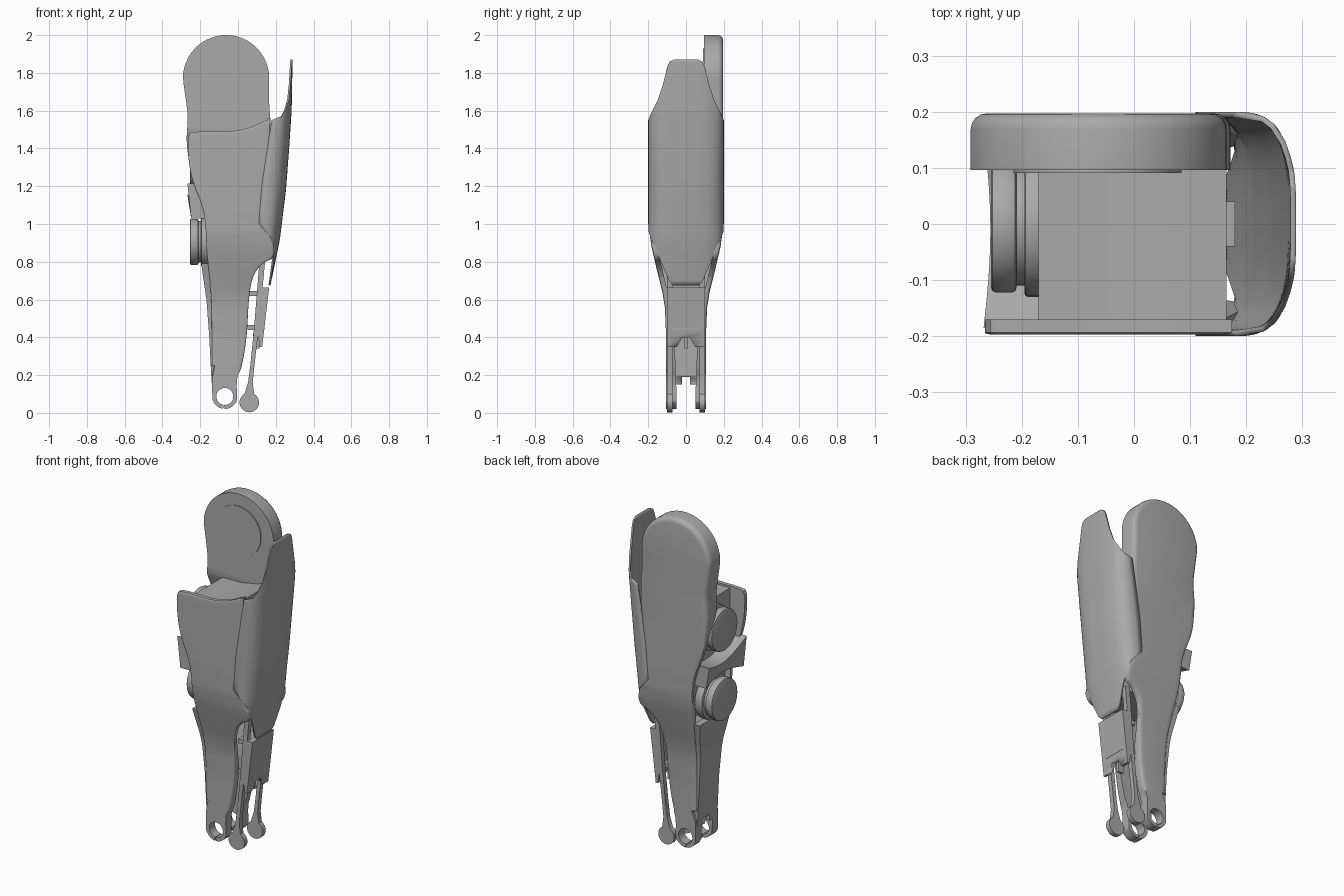
import bpy, bmesh, math
from mathutils import Vector, Matrix

cube = bpy.data.objects.get("Cube")
if cube:
    bpy.data.objects.remove(cube)

grey = bpy.data.materials.new("plain grey")
grey.use_nodes = True
colour = (0.4, 0.4, 0.4, 1)
grey.diffuse_color = colour
grey.node_tree.nodes["Principled BSDF"].inputs["Base Color"].default_value = colour


def finish(name, bm, angle=35):
    bmesh.ops.recalc_face_normals(bm, faces=bm.faces)
    me = bpy.data.meshes.new(name)
    bm.to_mesh(me)
    bm.free()
    me.materials.append(grey)
    ob = bpy.data.objects.new(name, me)
    bpy.context.collection.objects.link(ob)
    bpy.ops.object.select_all(action='DESELECT')
    ob.select_set(True)
    bpy.context.view_layer.objects.active = ob
    bpy.ops.object.shade_smooth_by_angle(angle=math.radians(angle))
    return ob


def lerp(knots, z):
    """Read a value from (z, value) pairs in rising z."""
    if z <= knots[0][0]:
        return knots[0][1]
    for (a, u), (b, v) in zip(knots, knots[1:]):
        if z <= b:
            return u + (v - u) * (z - a) / (b - a)
    return knots[-1][1]


def arc(cx, cz, r, a0, a1, n):
    angles = [math.radians(a0 + (a1 - a0) * i / n) for i in range(n + 1)]
    return [(cx + r * math.cos(a), cz + r * math.sin(a)) for a in angles]


def rounded(pts, n=3):
    """Closed spline through the points."""
    out = []
    for i in range(len(pts)):
        p0, p1, p2, p3 = [Vector(pts[(i + k) % len(pts)]) for k in (-1, 0, 1, 2)]
        for j in range(n):
            t = j / n
            out.append(0.5 * (2 * p1 + (p2 - p0) * t + (2 * p0 - 5 * p1 + 4 * p2 - p3) * t * t
                              + (3 * p1 - p0 - 3 * p2 + p3) * t ** 3))
    return out


def slab(name, outline, inner, outer, side=1, edge=0.0, angle=35):
    """Front-view outline given depth, its two faces following inner(z) and outer(z)."""
    bm = bmesh.new()
    depth = 0.1
    face = bm.faces.new([bm.verts.new((x, 0, z)) for x, z in outline])
    ext = bmesh.ops.extrude_face_region(bm, geom=[face])["geom"]
    far = [v for v in ext if isinstance(v, bmesh.types.BMVert)]
    bmesh.ops.translate(bm, verts=far, vec=(0, depth, 0))
    if edge:
        rim = [e for e in bm.edges if all(v.co.y > depth / 2 and v.co.z > 0.22 for v in e.verts)]
        bmesh.ops.bevel(bm, geom=rim, offset=edge, segments=4, profile=0.5,
                        affect='EDGES', clamp_overlap=False)
    for i in range(5, 50):
        bmesh.ops.bisect_plane(bm, geom=bm.verts[:] + bm.edges[:] + bm.faces[:],
                               plane_co=(0, 0, i * 0.04), plane_no=(0, 0, 1))
    for v in bm.verts:
        a, b = inner(v.co.z), outer(v.co.z)
        v.co.y = side * (a + (b - a) * v.co.y / depth)
    return finish(name, bm, angle)


def cylinder(name, r, centre, length, axis, edge=0.0):
    bm = bmesh.new()
    turn = Matrix.Rotation(math.pi / 2, 4, 'Y' if axis == 'X' else 'X')
    bmesh.ops.create_cone(bm, cap_ends=True, segments=40, radius1=r, radius2=r, depth=length,
                          matrix=Matrix.Translation(centre) @ turn)
    if edge:
        rim = [e for e in bm.edges if any(len(f.verts) > 4 for f in e.link_faces)]
        bmesh.ops.bevel(bm, geom=rim, offset=edge, segments=2, profile=0.5, affect='EDGES')
    return finish(name, bm)


def block(name, lo, hi):
    bm = bmesh.new()
    lo, hi = Vector(lo), Vector(hi)
    bmesh.ops.create_cube(bm, size=1, matrix=Matrix.Translation((lo + hi) / 2) @ Matrix.Diagonal((*(hi - lo), 1)))
    return finish(name, bm)


def cut(ob, cutter):
    mod = ob.modifiers.new("cut", 'BOOLEAN')
    mod.operation, mod.object, mod.solver = 'DIFFERENCE', cutter, 'EXACT'
    bpy.ops.object.select_all(action='DESELECT')
    bpy.context.view_layer.objects.active = ob
    ob.select_set(True)
    bpy.ops.object.modifier_apply(modifier=mod.name)
    bpy.data.objects.remove(cutter)


# Depth of the side plates, pinched in towards the foot
OUT = [(0.4, 0.105), (0.56, 0.112), (0.64, 0.125), (0.76, 0.155), (0.88, 0.183), (0.96, 0.194), (1.08, 0.197)]
INN = [(0.1, 0.05), (0.5, 0.065), (0.76, 0.125), (0.96, 0.17)]
HEAD = [(1.3, 0.17), (1.48, 0.096)]


def outer(z):
    return lerp(OUT, z)


def inner(z):
    return lerp(INN, z)


def back_inner(z):
    return min(inner(z), lerp(HEAD, z))


# Side plates, the pivot hole joined to the rim by a hairline slit
foot = arc(-0.07, 0.087, 0.066, 180, 345, 8)
right_edge = [(-0.005, 0.18), (0.02, 0.25), (0.045, 0.4), (0.058, 0.6), (0.08, 0.72), (0.13, 0.79),
              (0.18, 0.82), (0.19, 0.88), (0.16, 0.96), (0.14, 1.05), (0.155, 1.3)]
left_edge = [(-0.262, 1.35), (-0.24, 1.23), (-0.18, 1.06), (-0.165, 0.85), (-0.142, 0.6), (-0.138, 0.25)]
front_top = [(0.17, 1.53), (0.165, 1.555), (0.06, 1.51), (-0.05, 1.49), (-0.22, 1.488), (-0.262, 1.465)]
back_top = ([(0.172, 1.5), (0.165, 1.64)] + arc(-0.063, 1.772, 0.228, 0, 180, 14)
            + [(-0.275, 1.65), (-0.266, 1.56), (-0.272, 1.45)])
hole = arc(-0.07, 0.087, 0.045, 262.5, -94.5, 30)


def plate(name, top, inside, side, edge):
    outline = rounded(foot + right_edge + top + left_edge)
    return slab(name, outline[:13] + hole + outline[13:], inside, outer, side, edge)


plate("front_plate", front_top, inner, -1, 0.015)
plate("back_plate", back_top, back_inner, 1, 0.028)
cylinder("head_disc", 0.15, (-0.065, 0.095, 1.78), 0.008, 'Y')

# Solid core between the plates
core = [(-0.12, 0.8), (0.1, 0.8), (0.13, 1.0), (0.15, 1.3), (0.165, 1.54), (0.06, 1.5), (-0.05, 1.48),
        (-0.17, 1.478), (-0.165, 1.2), (-0.14, 1.0)]
slab("core", core, lambda z: -inner(z) - 0.01, lambda z: inner(z) + 0.01)
block("core_tab", (0.145, -0.04, 1.46), (0.18, 0.04, 1.525))

# Drums on the open side
for label, z in (("lower", 0.905), ("upper", 1.315)):
    cylinder(label + "_drum_base", 0.13, (-0.17, 0, z), 0.05, 'X', 0.006)
    cylinder(label + "_drum_neck", 0.11, (-0.19, 0, z), 0.08, 'X')
    cylinder(label + "_drum_cap", 0.122, (-0.232, 0, z), 0.045, 'X', 0.008)

# Curved strap between the drums
bm = bmesh.new()
rows = []
for i in range(13):
    t = i / 12
    y = -0.185 + 0.35 * t
    bulge = math.sin(math.pi * t)
    top, low = 1.215 - 0.06 * t - 0.05 * bulge, 1.03 + 0.03 * bulge
    x = -0.268 + 0.012 * bulge
    rows.append([bm.verts.new(p) for p in ((x, y, top), (x + 0.02, y, low), (-0.15, y, low), (-0.15, y, top))])
for a, b in zip(rows, rows[1:]):
    for k in range(4):
        bm.faces.new((a[k], a[k - 1], b[k - 1], b[k]))
bm.faces.new(rows[0])
bm.faces.new(rows[-1])
finish("strap", bm)

# Lower panel on the open side, notched at the foot
rear = [(-0.195, 0.79), (-0.167, 0.6), (-0.152, 0.4), (-0.142, 0.2), (-0.138, 0.15), (-0.12, 0.15), (-0.125, 0.4),
        (-0.135, 0.6), (-0.155, 0.79)]
rear_panel = slab("rear_panel", rear, lambda z: 0.012 - outer(z), lambda z: outer(z) - 0.012)
cut(rear_panel, block("slot_cutter", (-0.3, -0.02, 0), (0, 0.02, 0.19)))

# Curved outer shell: one trough-shaped surface trimmed to a width at each height
BACK = [(0.675, 0.172), (0.92, 0.222), (1.18, 0.254), (1.39, 0.27), (1.6, 0.284), (1.87, 0.289)]
BASE = [(1.0, 0.11), (1.2, 0.125), (1.56, 0.18), (1.87, 0.2)]
WIDTH = [(0.675, 0.068), (0.7, 0.09), (0.8, 0.133), (0.9, 0.176), (0.93, 0.188), (0.96, 0.198), (1.0, 0.2),
         (1.55, 0.2), (1.57, 0.192), (1.6, 0.178), (1.66, 0.148), (1.74, 0.122), (1.83, 0.1), (1.858, 0.088),
         (1.87, 0.065)]
levels = sorted({k[0] for k in WIDTH} | {1.06 + 0.06 * i for i in range(9)})
bm = bmesh.new()
rows = []
for z in levels:
    base, back, width = lerp(BASE, z), lerp(BACK, z), lerp(WIDTH, z)
    row = []
    for i in range(33):
        y = width * math.sin(math.pi * (i / 32 - 0.5))
        reach = max(0, 1 - abs(y / 0.2) ** 3) ** (1 / 3)
        row.append(bm.verts.new((base + (back - base) * reach, y, z)))
    rows.append(row)
for a, b in zip(rows, rows[1:]):
    for i in range(32):
        bm.faces.new((a[i], a[i + 1], b[i + 1], b[i]))
shell = finish("outer_shell", bm, 40)
if sum(p.normal.x for p in shell.data.polygons) < 0:
    shell.data.flip_normals()
solid = shell.modifiers.new("thickness", 'SOLIDIFY')
solid.thickness, solid.offset = 0.01, -1

# Thin rods with round ends
rod = arc(0.06, 0.055, 0.052, 120, 420, 18) + [(0.078, 0.16), (0.087, 0.25), (0.11, 0.45), (0.145, 0.82),
                                               (0.115, 0.82), (0.085, 0.45), (0.065, 0.25), (0.053, 0.16)]
for label, side in (("front", -1), ("back", 1)):
    slab(label + "_rod", rod, lambda z: 0.072, lambda z: 0.1, side)

# Guard panel over the rods, with a tapered notch
guard = [(0.115, 0.35), (0.128, 0.35), (0.165, 0.665), (0.13, 0.665), (0.1, 0.45)]
guard_panel = slab("guard_panel", guard, lambda z: -0.1, lambda z: 0.1)
bm = bmesh.new()
wedge = bm.faces.new([bm.verts.new((0, y, z)) for y, z in ((-0.06, 0.33), (0.06, 0.33), (0.02, 0.4), (-0.02, 0.4))])
ext = bmesh.ops.extrude_face_region(bm, geom=[wedge])["geom"]
bmesh.ops.translate(bm, verts=[v for v in ext if isinstance(v, bmesh.types.BMVert)], vec=(0.3, 0, 0))
cut(guard_panel, finish("wedge_cutter", bm))
block("guard_pin", (0.08, -0.008, 0.34), (0.115, 0.008, 0.42))
for z in (0.44, 0.62):
    block("guard_bar", (0.05, -0.07, z), (0.14, 0.07, z + 0.025))
